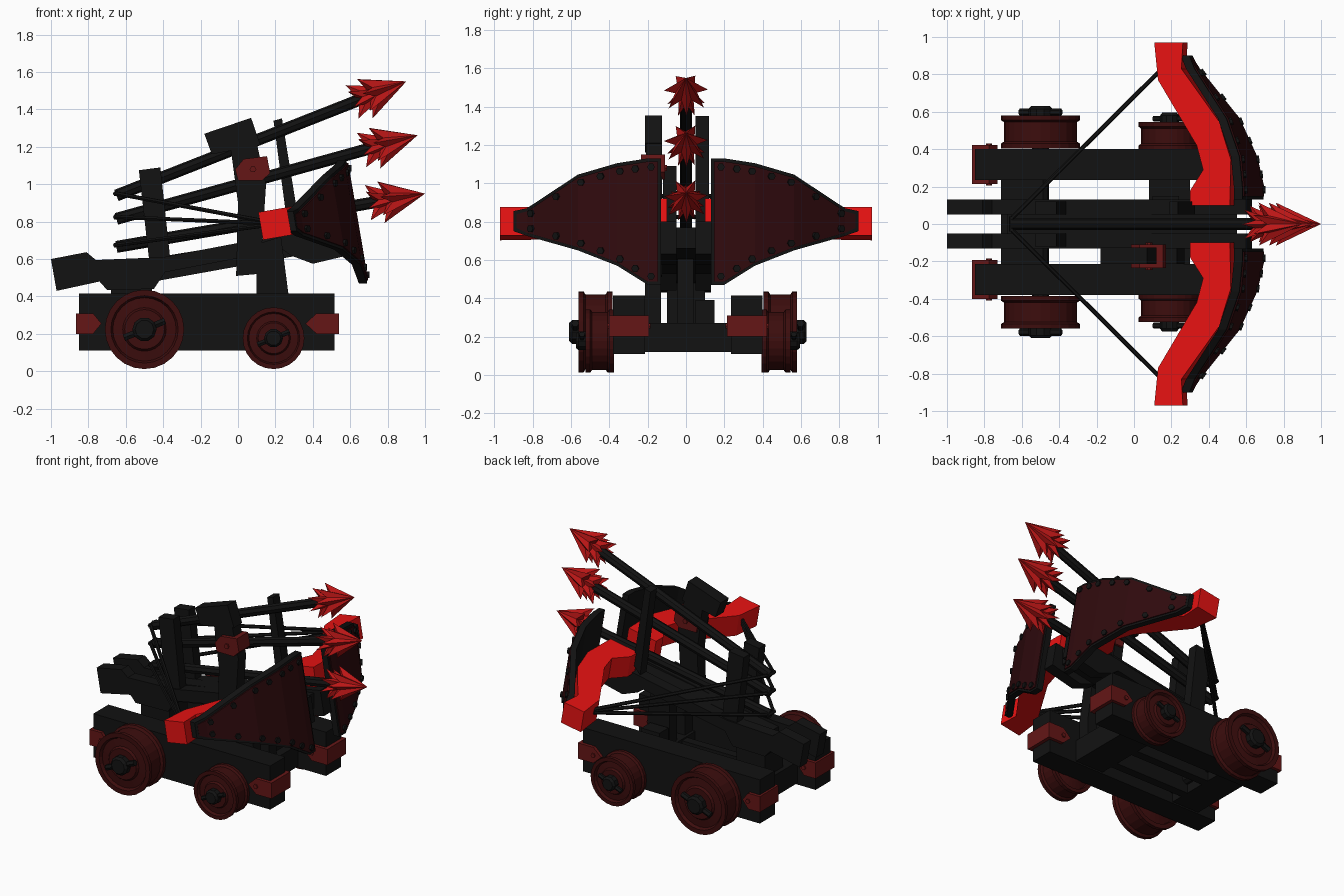
import bpy, bmesh, math
from mathutils import Vector, Matrix

if "Cube" in bpy.data.objects:
    bpy.data.objects.remove(bpy.data.objects["Cube"])

def material(name, r, g, b):
    m = bpy.data.materials.new(name)
    m.diffuse_color = (r, g, b, 1)
    m.use_nodes = True
    m.node_tree.nodes["Principled BSDF"].inputs["Base Color"].default_value = m.diffuse_color
    return m

BLACK = material("black_wood", .006, .006, .006)
RED = material("bright_red", .8, .006, .006)
HEAD = material("head_red", .5, .008, .008)
STRAP = material("strap_red", .13, .008, .008)
WHEEL = material("wheel_red", .045, .004, .004)
PLATE = material("plate_red", .028, .003, .004)

def make(name, verts, faces, mat, matrix=None):
    bm = bmesh.new()
    vs = [bm.verts.new(v) for v in verts]
    for f in faces:
        bm.faces.new([vs[i] for i in f])
    bmesh.ops.recalc_face_normals(bm, faces=bm.faces)
    if matrix:
        bm.transform(matrix)
    me = bpy.data.meshes.new(name)
    bm.to_mesh(me)
    bm.free()
    ob = bpy.data.objects.new(name, me)
    me.materials.append(mat)
    bpy.context.collection.objects.link(ob)
    return ob

def prism_faces(n):
    return [list(range(n)), list(range(n, 2 * n))] + \
           [[i, (i + 1) % n, n + (i + 1) % n, n + i] for i in range(n)]

def prism(name, pts, y0, y1, mat):
    """xz profile extruded along y"""
    verts = [(x, y, z) for y in (y0, y1) for x, z in pts]
    return make(name, verts, prism_faces(len(pts)), mat)

def box(name, x0, x1, y0, y1, z0, z1, mat):
    return prism(name, [(x0, z0), (x1, z0), (x1, z1), (x0, z1)], y0, y1, mat)

def lathe(name, profile, n, mat, matrix):
    """(radius, height) profile turned round z, capped at both ends"""
    verts = [(r * math.cos(2 * math.pi * i / n), r * math.sin(2 * math.pi * i / n), h)
             for r, h in profile for i in range(n)]
    faces = [[j * n + i, j * n + (i + 1) % n, (j + 1) * n + (i + 1) % n, (j + 1) * n + i]
             for j in range(len(profile) - 1) for i in range(n)]
    faces += [list(range(n)), list(range(len(verts) - n, len(verts)))]
    return make(name, verts, faces, mat, matrix)

def along(a, b):
    d = Vector(b) - Vector(a)
    return Matrix.Translation(a) @ d.to_track_quat('Z', 'Y').to_matrix().to_4x4(), d.length

def rod(name, a, b, r, n, mat):
    m, length = along(a, b)
    return lathe(name, [(r, 0), (r, length)], n, mat, m)

CY = .01    # chassis centre line

# Chassis: side beams, cross beams, inner rails
for s, side in ((-1, "near"), (1, "far")):
    a, b = CY + s * .225, CY + s * .39
    lo, hi = min(a, b), max(a, b)
    box(side + "_side_beam", -.85, .515, lo, hi, .11, .415, BLACK)
    box(side + "_inner_rail", -.5, .1, s * .07, s * .13, .12, .26, BLACK)
    # Pointed straps on the beam ends
    for end, (xe, xm, xt) in (("rear", (-.865, -.775, -.73)), ("front", (.54, .42, .36))):
        prism(f"{side}_{end}_strap", [(xe, .2), (xe, .31), (xm, .31), (xt, .255), (xm, .2)],
              lo - .022, hi + .022, STRAP)
        rod(f"{side}_{end}_strap_rivet", (xm, lo - .03, .255), (xm, hi + .03, .255), .016, 6, STRAP)
    # Wheels with raised rims, stepped faces, hubs and lock pins
    for end, x, r, w, y in (("rear", -.5, .212, .175, .395), ("front", .19, .165, .15, .385)):
        m, _ = along((x, CY + s * y, r + .012), (x, CY + s, r + .012))
        lathe(f"{side}_{end}_wheel",
              [(r * .5, .0), (r * .82, .015), (r * .85, 0), (r, 0), (r, .025), (r * .92, .035),
               (r * .92, w - .035), (r, w - .025), (r, w), (r * .85, w), (r * .8, w - .02),
               (r * .55, w - .015), (r * .5, w)], 24, WHEEL, m)
        k = r / .212
        lathe(f"{side}_{end}_hub", [(.065 * k, w - .02), (.065 * k, w + .035), (.05 * k, w + .05)],
              10, BLACK, m)
        p = Vector((x, CY + s * (y + w + .018), r + .012))
        d = Vector((.11 * k, 0, .045 * k))
        rod(f"{side}_{end}_lock_pin", p - d, p + d, .02 * k, 6, BLACK)
for end, x, z in (("rear", -.5, .224), ("front", .19, .177)):
    rod(end + "_axle", (x, CY - .42, z), (x, CY + .42, z), .045, 10, BLACK)
box("rear_cross_beam", -.71, -.5, -.24, .25, .12, .27, BLACK)
box("front_cross_beam", .08, .3, -.24, .25, .12, .27, BLACK)

# Stock: two bent slats with handles, and the channel between them
stock = [(-1, .6), (-.81, .637), (-.76, .595), (-.4, .61), (.6, .8), (.63, .63), (.4, .575),
         (.28, .62), (.24, .65), (-.39, .53), (-.45, .44), (-.7, .435), (-.74, .48), (-.97, .43)]
for s, side in ((-1, "near"), (1, "far")):
    prism(side + "_stock_slat", stock, s * .05, s * .13, BLACK)
    prism(side + "_rear_post", [(-.53, 1.075), (-.415, 1.09), (-.36, .58), (-.47, .55)],
          s * .05, s * .12, BLACK)
prism("stock_channel", [(-.68, .57), (.55, .77), (.55, .66), (-.45, .48), (-.68, .46)],
      -.05, .05, BLACK)

# Stand and front uprights
stand = [(.1, .25), (.27, .25), (.27, .41), (.23, .72), (.1, .68)]
prism("centre_stand", stand, -.045, .04, BLACK)
prism("near_stand", stand, -.215, -.13, BLACK)
prism("rear_stand", [(-.68, .25), (-.46, .25), (-.46, .5), (-.68, .5)], -.1, .1, BLACK)
box("stand_block", .1, .24, .05, .15, .25, .39, BLACK)
prism("near_column", [(-.04, 1.2), (.1, 1.22), (.15, 1.0), (.13, .7), (.1, .52), (-.01, .51),
                      (0, .9)], -.21, -.125, BLACK)
prism("column_head", [(-.18, 1.27), (.07, 1.355), (.12, 1.21), (-.14, 1.16)], -.215, -.125, BLACK)
prism("column_strap", [(-.015, 1.08), (.03, 1.135), (.155, 1.15), (.172, 1.06), (.13, 1.02),
                       (0, 1.02)], -.235, -.11, STRAP)
rod("column_strap_rivet", (.08, -.245, 1.08), (.08, -.1, 1.08), .018, 6, STRAP)
prism("far_upright", [(.19, 1.34), (.235, 1.352), (.325, .8), (.27, .74)], .05, .12, BLACK)

# Bow limbs: plan outline extruded upward, tilted with the stock
limb = [(.315, .1), (.315, .18), (.385, .29), (.35, .42), (.14, .77), (.12, .97), (.275, .97),
        (.267, .83), (.47, .55), (.535, .345), (.53, .1)]
tilt = Matrix.Translation((.2, 0, .79)) @ Matrix.Rotation(-.17, 4, 'Y') @ Matrix.Translation((-.2, 0, 0))
for s, side in ((-1, "near"), (1, "far")):
    make(side + "_bow_limb", [(x, s * y, z) for z in (-.075, .075) for x, y in limb],
         prism_faces(len(limb)), RED, tilt)

# Curved shields: columns of (y, x, low z, high z)
shield = [(.13, .635, .47, 1.13), (.2, .635, .47, 1.13), (.36, .615, .57, 1.105),
          (.565, .535, .65, 1.045), (.83, .335, .725, .87), (.9, .305, .75, .855)]

def shield_plate(name, s, back, front, inset, mat):
    n = len(shield)
    verts, faces = [], []
    for i, (y, x, lo, hi) in enumerate(shield):
        y += inset * ((i == 0) - (i == n - 1))
        for z in (lo + inset, hi - inset):
            for d in (back, front):
                verts.append((x + d - .17 * (z - .8), s * y, z))
    for i in range(n - 1):
        a, b = 4 * i, 4 * i + 4
        faces += [[a + p, a + q, b + q, b + p] for p, q in ((0, 1), (1, 3), (3, 2), (2, 0))]
    faces += [[0, 1, 3, 2], [4 * n - 4 + k for k in (0, 1, 3, 2)]]
    make(name, verts, faces, mat)

for s, side in ((-1, "near"), (1, "far")):
    shield_plate(side + "_shield_rim", s, -.045, 0, 0, BLACK)
    shield_plate(side + "_shield_face", s, -.04, .008, .016, PLATE)
    for i in range(1, len(shield)):
        (y0, x0, l0, h0), (y1, x1, l1, h1) = shield[i - 1], shield[i]
        for t in ((.75,) if i == 1 else (.4, .9)):
            y, x = y0 + (y1 - y0) * t, x0 + (x1 - x0) * t
            for e, z in (("low", l0 + (l1 - l0) * t + .045), ("high", h0 + (h1 - h0) * t - .045)):
                if i < 5:
                    p = Vector((x - .17 * (z - .8), s * y, z))
                    d = Vector((y1 - y0, s * (x0 - x1), 0)).normalized()
                    rod(f"{side}_{e}_shield_rivet", p, p + d * .02, .02, 6, BLACK)

# Bolts: shaft plus two nested seven-pointed star heads
def star(name, tip, back, start, length, radius, turn):
    m, _ = along(tip, back)
    verts = [(0, 0, start), (0, 0, length - .04)]
    for i in range(14):
        a = math.pi * i / 7 + turn
        r, h = (radius, length) if i % 2 == 0 else (radius * .5, length - .06)
        verts.append((r * math.cos(a), r * math.sin(a), h))
    faces = [[c, 2 + i, 2 + (i + 1) % 14] for c in (0, 1) for i in range(14)]
    make(name, verts, faces, HEAD, m)

bolts = [((-.65, .94), (.9, 1.55)), ((-.65, .815), (.96, 1.262)), ((-.65, .665), (1, .95))]
for name, ((x0, z0), (x1, z1)) in zip(("top", "middle", "bottom"), bolts):
    tail, tip = Vector((x0, 0, z0)), Vector((x1, 0, z1))
    rod(name + "_bolt_shaft", tail, tail.lerp(tip, .88), .032, 8, BLACK)
    star(name + "_bolt_head", tip, tail, 0, .24, .118, .2)
    star(name + "_bolt_barbs", tip, tail, .08, .31, .1, .2 + math.pi / 7)
    # Bowstrings from both limb tips round the tail of each bolt
    for s, side in ((-1, "near"), (1, "far")):
        rod(f"{side}_{name}_string", (.17, s * .85, .79 + .05 * (z0 - .8)),
            (-.65, s * .035, z0 + .01), .012, 6, BLACK)
    rod(name + "_string_loop", (-.655, -.04, z0 + .01), (-.655, .04, z0 + .01), .014, 6, BLACK)
